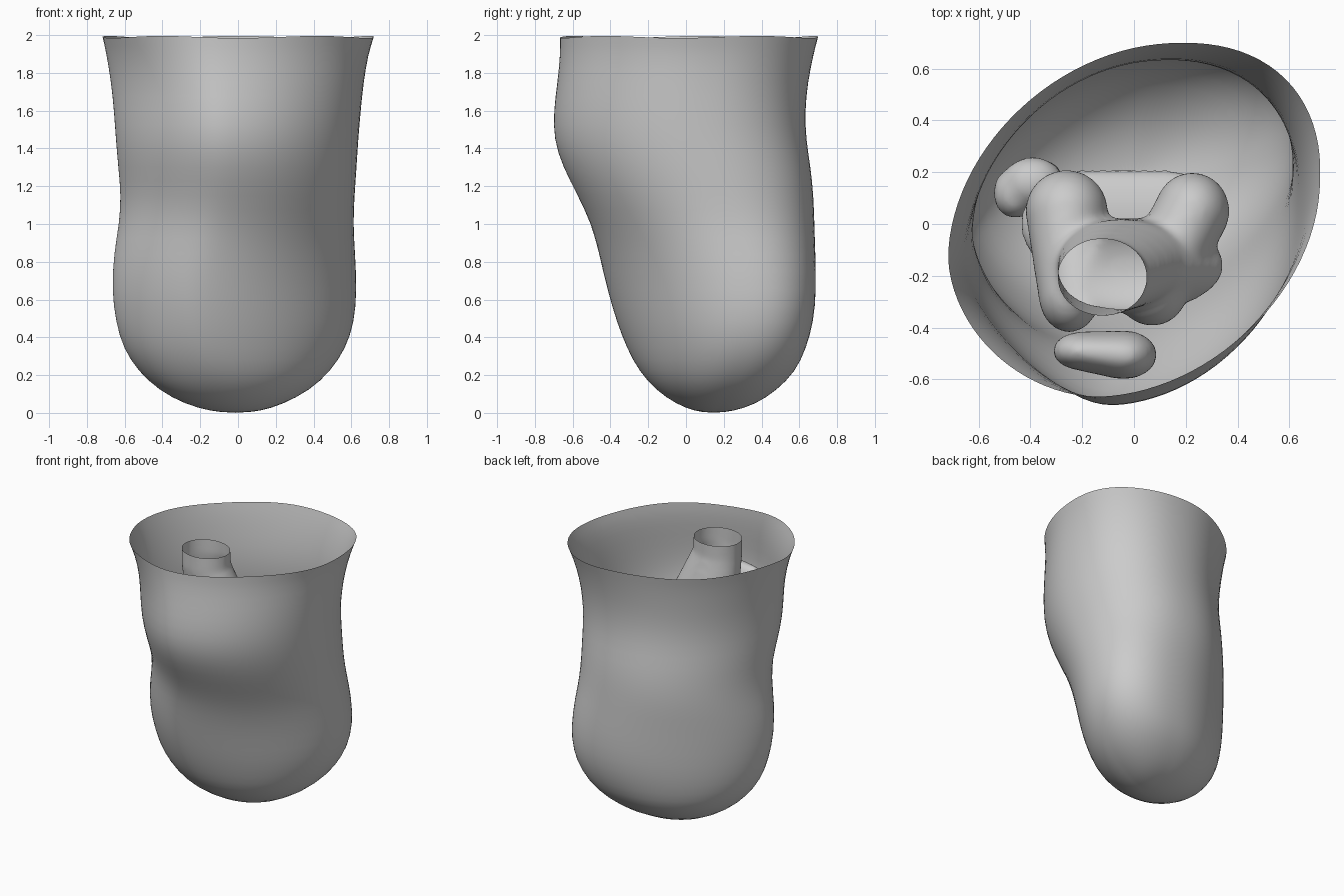
import bpy, bmesh, math
from mathutils import Vector, Matrix

old = bpy.data.objects.get("Cube")
if old:
    bpy.data.objects.remove(old, do_unlink=True)

grey = bpy.data.materials.new("plain grey")
grey.use_nodes = True
colour = (0.6, 0.6, 0.6, 1)
grey.diffuse_color = colour
grey.node_tree.nodes["Principled BSDF"].inputs["Base Color"].default_value = colour


def add_object(name, bm):
    mesh = bpy.data.meshes.new(name)
    bm.to_mesh(mesh)
    bm.free()
    obj = bpy.data.objects.new(name, mesh)
    bpy.context.collection.objects.link(obj)
    return obj


def finish(obj, open_top=None):
    """Apply modifiers, optionally cut the top open, and shade smooth."""
    graph = bpy.context.evaluated_depsgraph_get()
    mesh = bpy.data.meshes.new_from_object(obj.evaluated_get(graph))
    obj.modifiers.clear()
    obj.data = mesh
    if open_top is not None:
        bm = bmesh.new()
        bm.from_mesh(mesh)
        bmesh.ops.bisect_plane(bm, geom=bm.verts[:] + bm.edges[:] + bm.faces[:],
                               plane_co=(0, 0, open_top), plane_no=(0, 0, 1),
                               clear_outer=True)
        bm.to_mesh(mesh)
        bm.free()
    mesh.materials.clear()
    mesh.materials.append(grey)
    mesh.shade_smooth()


def blob(bm, centre, radii):
    matrix = Matrix.Translation(centre) @ Matrix.Diagonal((*radii, 1))
    bmesh.ops.create_uvsphere(bm, u_segments=24, v_segments=16, radius=1, matrix=matrix)


def chain(bm, start, end, radii_start, radii_end, count=9):
    """A row of overlapping blobs from one point to another."""
    for i in range(count):
        t = i / (count - 1)
        blob(bm, Vector(start).lerp(Vector(end), t),
             Vector(radii_start).lerp(Vector(radii_end), t))


def bone(name, bm, open_top=None):
    obj = add_object(name, bm)
    remesh = obj.modifiers.new("fuse", "REMESH")
    remesh.mode = "VOXEL"
    remesh.voxel_size = 0.016
    smooth = obj.modifiers.new("soften", "SMOOTH")
    smooth.iterations = 14
    finish(obj, open_top)


# Skin: open sack of slanted ovals (height, x range, y range, slant, flattening)
rings = [
    (1.99, -.72, .72, -.67, .7, .23, .06), (1.9, -.70, .69, -.67, .675, .22, .1),
    (1.75, -.675, .665, -.685, .645, .19, .13), (1.6, -.66, .65, -.705, .63, .18, .14),
    (1.45, -.65, .637, -.705, .635, .17, .13), (1.3, -.637, .628, -.655, .66, .16, .11),
    (1.15, -.622, .617, -.575, .675, .16, .09), (1.0, -.632, .61, -.505, .68, .2, .08),
    (.85, -.66, .62, -.465, .685, .28, .1), (.65, -.672, .63, -.42, .69, .34, .12),
    (.48, -.65, .617, -.37, .675, .34, .11), (.34, -.61, .57, -.315, .635, .32, .08),
    (.22, -.53, .49, -.25, .58, .26, .04), (.12, -.42, .38, -.16, .48, .2, 0),
    (.045, -.28, .235, -.05, .365, .15, 0), (.008, -.14, .11, .05, .24, .1, 0),
]
segments = 48
bm = bmesh.new()
loops = []
for z, x0, x1, y0, y1, slant, flat in rings:
    loop = []
    for i in range(segments):
        t = math.tau * i / segments
        c, s = math.cos(t), math.sin(t + math.asin(slant))
        # the right front corner is flatter, the left back corner slightly fuller
        push = max(0, c * s - slant) * (flat if c < 0 else .04)
        x = (x0 + x1) / 2 + (x1 - x0) / 2 * c + push
        y = (y0 + y1) / 2 + (y1 - y0) / 2 * s + push
        wave = .006 * math.sin(5 * t) if z > 1.95 else 0
        loop.append(bm.verts.new((x, y, z + wave)))
    loops.append(loop)
for upper, lower in zip(loops, loops[1:]):
    for i in range(segments):
        j = (i + 1) % segments
        bm.faces.new((upper[i], lower[i], lower[j], upper[j]))
tip = bm.verts.new((-.015, .145, 0))
for i in range(segments):
    bm.faces.new((loops[-1][i], tip, loops[-1][(i + 1) % segments]))
skin = add_object("skin", bm)
skin.modifiers.new("round", "SUBSURF").levels = 1
finish(skin)

# Thigh bone: hollow shaft flaring into two rounded knuckles with a groove
bm = bmesh.new()
chain(bm, (-.125, -.205, 2.1), (-.12, -.205, 1.86), (.172, .15, .1), (.178, .152, .1))
chain(bm, (-.12, -.205, 1.86), (-.05, -.155, 1.54), (.178, .152, .1), (.25, .175, .12))
chain(bm, (-.05, -.155, 1.54), (-.02, -.16, 1.32), (.25, .175, .12), (.37, .185, .14))
chain(bm, (-.26, .05, 1.3), (-.25, -.27, 1.4), (.16, .16, .2), (.12, .15, .17))
chain(bm, (.225, .05, 1.3), (.07, -.25, 1.4), (.145, .15, .2), (.14, .145, .17))
bone("thigh_bone", bm, open_top=1.97)

# Shin bone: broad plateau tapering to a rounded cut end
bm = bmesh.new()
chain(bm, (-.2, 0, .99), (.12, .01, .99), (.24, .21, .09), (.23, .2, .09))
chain(bm, (-.05, .01, .93), (-.06, .03, .7), (.32, .2, .12), (.18, .17, .12))
chain(bm, (-.06, .03, .7), (-.06, .06, .4), (.18, .17, .12), (.14, .14, .12))
bone("shin_bone", bm)

# Outer small bone of the lower leg
bm = bmesh.new()
blob(bm, (-.39, .16, .86), (.12, .1, .1))
blob(bm, (-.46, .12, .83), (.085, .1, .1))
chain(bm, (-.41, .13, .82), (-.34, .18, .45), (.1, .1, .1), (.065, .065, .07))
bone("outer_bone", bm)

# Kneecap
bm = bmesh.new()
chain(bm, (-.2, -.49, 1.5), (-.04, -.505, 1.48), (.115, .075, .17), (.13, .095, .2))
bone("kneecap", bm)
